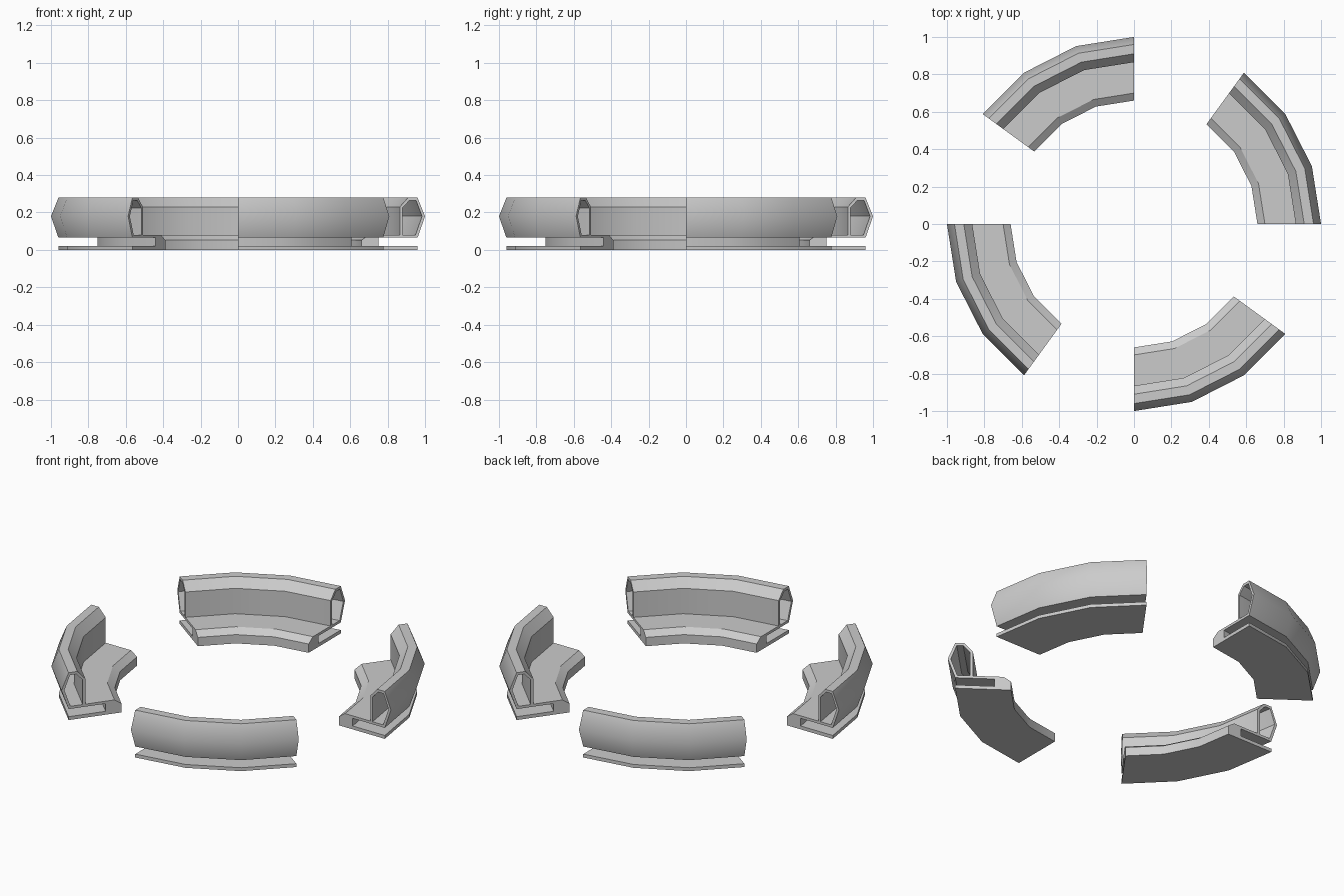
import bpy, bmesh, math

if "Cube" in bpy.data.objects:
    bpy.data.objects.remove(bpy.data.objects["Cube"])

STEPS, STEP = 3, math.radians(18)      # three flat spans of 18 degrees per sofa


def ring_points(bm, profile):
    """Copies of an (r, z) profile at each sweep angle."""
    return [[bm.verts.new((r * math.cos(i * STEP), r * math.sin(i * STEP), z))
             for r, z in profile] for i in range(STEPS + 1)]


def sweep_sides(bm, rings):
    n = len(rings[0])
    for a, b in zip(rings, rings[1:]):
        for k in range(n):
            j = (k + 1) % n
            bm.faces.new((a[k], a[j], b[j], b[k]))


def finish(bm, name, rings_list, soft=()):
    """Smooth along the sweep, keep profile corners and ends sharp."""
    bmesh.ops.recalc_face_normals(bm, faces=bm.faces)
    for f in bm.faces:
        f.smooth = True
    for e in bm.edges:
        e.smooth = False
    for rings in rings_list:
        for i, ring in enumerate(rings):
            n = len(ring)
            if 0 < i < STEPS:
                for k in range(n):
                    e = bm.edges.get((ring[k], ring[(k + 1) % n]))
                    e.smooth = True
    for i in range(STEPS):
        for k in soft:
            bm.edges.get((rings_list[0][i][k], rings_list[0][i + 1][k])).smooth = True
    for f in bm.faces:
        if len(f.verts) > 4:
            f.smooth = False
    mesh = bpy.data.meshes.new(name)
    bm.to_mesh(mesh)
    bm.free()
    return mesh


# Seat: C-shaped section, base plate, solid front lip, thin seat board
seat_profile = [(0.66, 0), (0.96, 0), (0.96, 0.02), (0.75, 0.02), (0.75, 0.065),
                (0.865, 0.065), (0.865, 0.08), (0.70, 0.08), (0.66, 0.052)]
bm = bmesh.new()
rings = ring_points(bm, seat_profile)
sweep_sides(bm, rings)
bm.faces.new(rings[0])
bm.faces.new(rings[-1])
seat_mesh = finish(bm, "seat", [rings])

# Backrest: hollow six-sided tube with open ends
outer = [(0.865, 0.065), (0.865, 0.23), (0.91, 0.28), (0.96, 0.28), (1.0, 0.18), (0.96, 0.065)]
inner = [(0.88, 0.08), (0.88, 0.225), (0.917, 0.265), (0.952, 0.265), (0.984, 0.18), (0.949, 0.08)]
bm = bmesh.new()
ro, ri = ring_points(bm, outer), ring_points(bm, inner)
sweep_sides(bm, ro)
sweep_sides(bm, ri)
for end in (0, -1):
    for k in range(6):
        j = (k + 1) % 6
        bm.faces.new((ro[end][k], ro[end][j], ri[end][j], ri[end][k]))
back_mesh = finish(bm, "backrest", [ro, ri], soft=(4,))

# Four curved benches around the circle
for q in range(4):
    for name, mesh in (("seat", seat_mesh), ("backrest", back_mesh)):
        ob = bpy.data.objects.new(f"{name}_{q + 1}", mesh)
        ob.rotation_euler.z = q * math.pi / 2
        bpy.context.collection.objects.link(ob)
